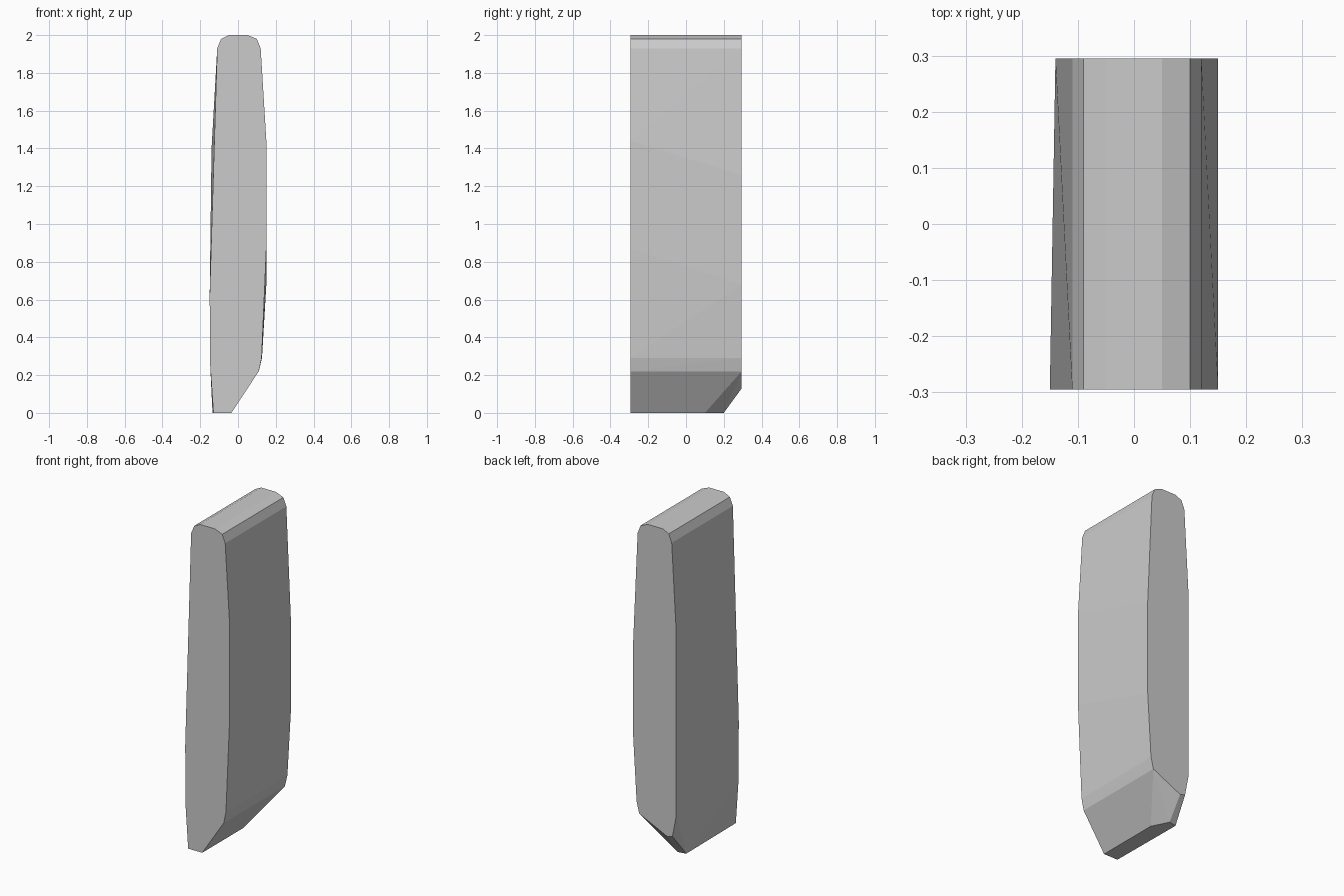
import bpy, bmesh

if "Cube" in bpy.data.objects:
    bpy.data.objects.remove(bpy.data.objects["Cube"])

Y = 0.295

# Rounded top shared by both ends (x, z)
crown = [(-0.11, 1.93), (-0.09, 1.98), (-0.05, 2.0), (0.05, 2.0),
         (0.10, 1.98), (0.12, 1.93)]

# Right edge, slanted foot and left edge of each end
front = crown + [(0.15, 1.44), (0.15, 0.87), (0.125, 0.29), (0.11, 0.22),
                 (-0.035, 0), (-0.13, 0), (-0.147, 0.25), (-0.15, 0.62)]
back = crown + [(0.15, 1.26), (0.15, 0.68), (0.127, 0.29), (0.11, 0.22),
                (-0.08, 0.13), (-0.115, 0.14), (-0.14, 0.27), (-0.14, 1.40)]

# Bevelled rear corner of the foot
foot = [(-0.035, 0.10, 0), (-0.085, 0.20, 0), (-0.135, 0.19, 0)]

points = [(x, -Y, z) for x, z in front] + [(x, Y, z) for x, z in back] + foot

# The slab is convex, so its skin is the hull of the two end profiles
bm = bmesh.new()
for p in points:
    bm.verts.new(p)
hull = bmesh.ops.convex_hull(bm, input=bm.verts)
loose = [v for v in bm.verts if not v.link_faces]
bmesh.ops.delete(bm, geom=loose, context='VERTS')
bmesh.ops.dissolve_limit(bm, angle_limit=0.003, verts=bm.verts, edges=bm.edges)
bmesh.ops.recalc_face_normals(bm, faces=bm.faces)

mesh = bpy.data.meshes.new("stone_slab")
bm.to_mesh(mesh)
bm.free()
slab = bpy.data.objects.new("stone_slab", mesh)
bpy.context.collection.objects.link(slab)
